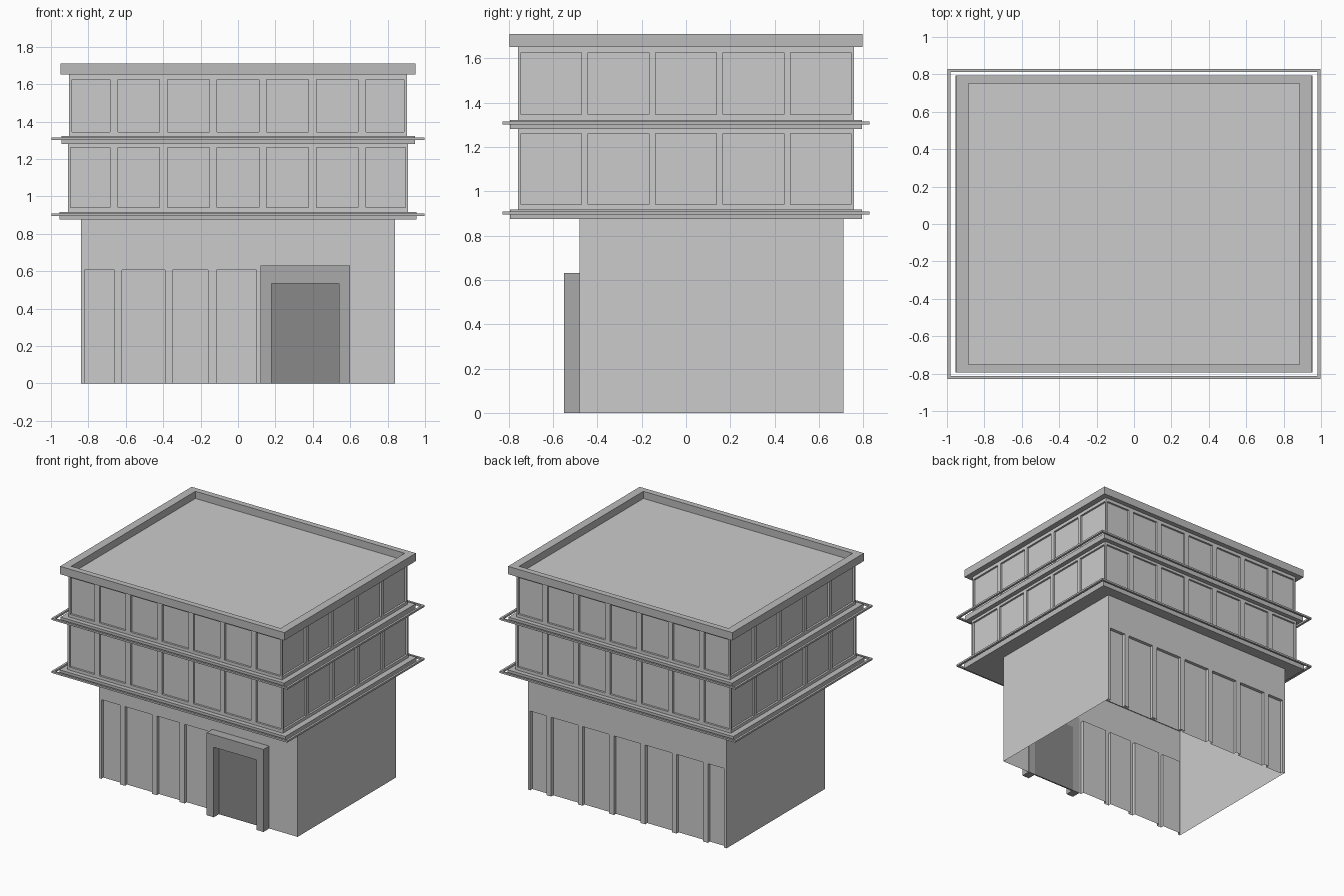
import bpy, bmesh
from mathutils import Vector

if "Cube" in bpy.data.objects:
    bpy.data.objects.remove(bpy.data.objects["Cube"])

def material(name, v):
    m = bpy.data.materials.new(name)
    m.diffuse_color = (v, v, v, 1)
    m.use_nodes = True
    m.node_tree.nodes["Principled BSDF"].inputs["Base Color"].default_value = m.diffuse_color
    return m

TRIM = material("trim_grey", 0.5)
FRAME = material("frame_grey", 0.4)
DOOR = material("door_grey", 0.25)

def finish(name, bm, mat=None):
    bmesh.ops.remove_doubles(bm, verts=bm.verts, dist=1e-5)
    me = bpy.data.meshes.new(name)
    bm.to_mesh(me)
    bm.free()
    ob = bpy.data.objects.new(name, me)
    bpy.context.collection.objects.link(ob)
    if mat:
        me.materials.append(mat)
    return ob

def box(name, lo, hi, mat=None):
    bm = bmesh.new()
    bmesh.ops.create_cube(bm, size=1)
    for v in bm.verts:
        v.co = Vector([l + (c + 0.5) * (h - l) for c, l, h in zip(v.co, lo, hi)])
    return finish(name, bm, mat)

def ring(name, ox, oy, ix, iy, z0, z1, mat=None):
    """Rectangular frame lying flat, outer and inner half sizes."""
    bm = bmesh.new()
    signs = [(-1, -1), (1, -1), (1, 1), (-1, 1)]
    loops = [[bm.verts.new((sx * x, sy * y, z)) for sx, sy in signs]
             for x, y, z in ((ox, oy, z0), (ox, oy, z1), (ix, iy, z1), (ix, iy, z0))]
    for k in range(4):
        a, b = loops[k], loops[(k + 1) % 4]
        for i in range(4):
            j = (i + 1) % 4
            bm.faces.new((a[i], a[j], b[j], b[i]))
    return finish(name, bm, mat)

def facade(bm, normal, dist, ua, ub, z0, z1, panels):
    """Wall sheet with recessed panels (u0, u1, zlow, zhigh, depth); depth None = opening."""
    n = Vector(normal)
    t = Vector((0, 0, 1)).cross(n)

    def quad(*pts):
        bm.faces.new([bm.verts.new(n * (dist - d) + t * u + Vector((0, 0, z)))
                      for u, d, z in pts])

    def flat(a, b, l, h, d=0):
        if b - a > 1e-4 and h - l > 1e-4:
            quad((a, d, l), (b, d, l), (b, d, h), (a, d, h))

    u = ua
    for a, b, l, h, d in panels:
        flat(u, a, z0, z1)
        flat(a, b, z0, l)
        flat(a, b, h, z1)
        if d:
            flat(a, b, l, h, d)
            quad((a, 0, l), (a, d, l), (a, d, h), (a, 0, h))
            quad((b, d, l), (b, 0, l), (b, 0, h), (b, d, h))
            quad((a, d, h), (b, d, h), (b, 0, h), (a, 0, h))
            if l > z0 + 1e-4:
                quad((a, 0, l), (b, 0, l), (b, d, l), (a, d, l))
        u = b
    flat(u, ub, z0, z1)

def bays(half, pitch, count, post, limit, low, high, depth):
    """Evenly spaced panels, the end ones clipped to the limit."""
    out = []
    for i in range(count):
        c = (i - (count - 1) / 2) * pitch
        w = (pitch - post) / 2
        out.append((max(c - w, -limit), min(c + w, limit), low, high, depth))
    return out

# Ground floor: set-back walls, open underneath
bm = bmesh.new()
front = [(a, b, 0, 0.605, 0.025) for a, b in
         ((-0.82, -0.66), (-0.62, -0.39), (-0.35, -0.16), (-0.115, 0.10))]
front.append((0.18, 0.54, 0, 0.535, None))
H = 0.88
facade(bm, (0, -1, 0), 0.48, -0.84, 0.84, 0, H, front)
facade(bm, (0, 1, 0), 0.71, -0.84, 0.84, 0, H, bays(0.84, 0.265, 7, 0.04, 0.82, 0, 0.605, 0.025))
facade(bm, (1, 0, 0), 0.84, -0.48, 0.71, 0, H, [])
facade(bm, (-1, 0, 0), 0.84, -0.71, 0.48, 0, H, [])
finish("ground_floor_walls", bm)

# Entrance: surround and door leaf
box("door_frame_left", (0.12, -0.55, 0), (0.18, -0.478, 0.63), FRAME)
box("door_frame_right", (0.54, -0.55, 0), (0.60, -0.478, 0.63), FRAME)
box("door_frame_top", (0.18, -0.55, 0.535), (0.54, -0.478, 0.63), FRAME)
box("door", (0.18, -0.488, 0), (0.54, -0.478, 0.535), DOOR)

# Upper floors with window bays on all four sides
for name, hx, z0, z1, low, high in (("second_floor_walls", 0.91, 0.91, 1.285, 0.94, 1.26),
                                    ("third_floor_walls", 0.903, 1.31, 1.652, 1.345, 1.625)):
    bm = bmesh.new()
    hy = 0.758
    for s in (-1, 1):
        facade(bm, (0, s, 0), hy, -hx, hx, z0, z1,
               bays(hx, 0.265, 7, 0.042, hx - 0.015, low, high, 0.015))
        facade(bm, (s, 0, 0), hx, -hy, hy, z0, z1,
               bays(hy, 0.304, 5, 0.03, hy - 0.01, low, high, 0.015))
    finish(name, bm)

# Floor slabs, each with a thin floating rail around it
for name, hx, z in (("lower", 0.955, 0.875), ("upper", 0.945, 1.28)):
    box(name + "_slab", (-hx, -0.793, z), (hx, 0.793, z + 0.042), TRIM)
    ring(name + "_rail", 0.997, 0.828, 0.98, 0.813, z + 0.02, z + 0.034, TRIM)

# Roof deck and parapet
box("roof_deck", (-0.89, -0.752, 1.64), (0.89, 0.752, 1.655))
ring("parapet", 0.948, 0.795, 0.885, 0.75, 1.65, 1.71, TRIM)
